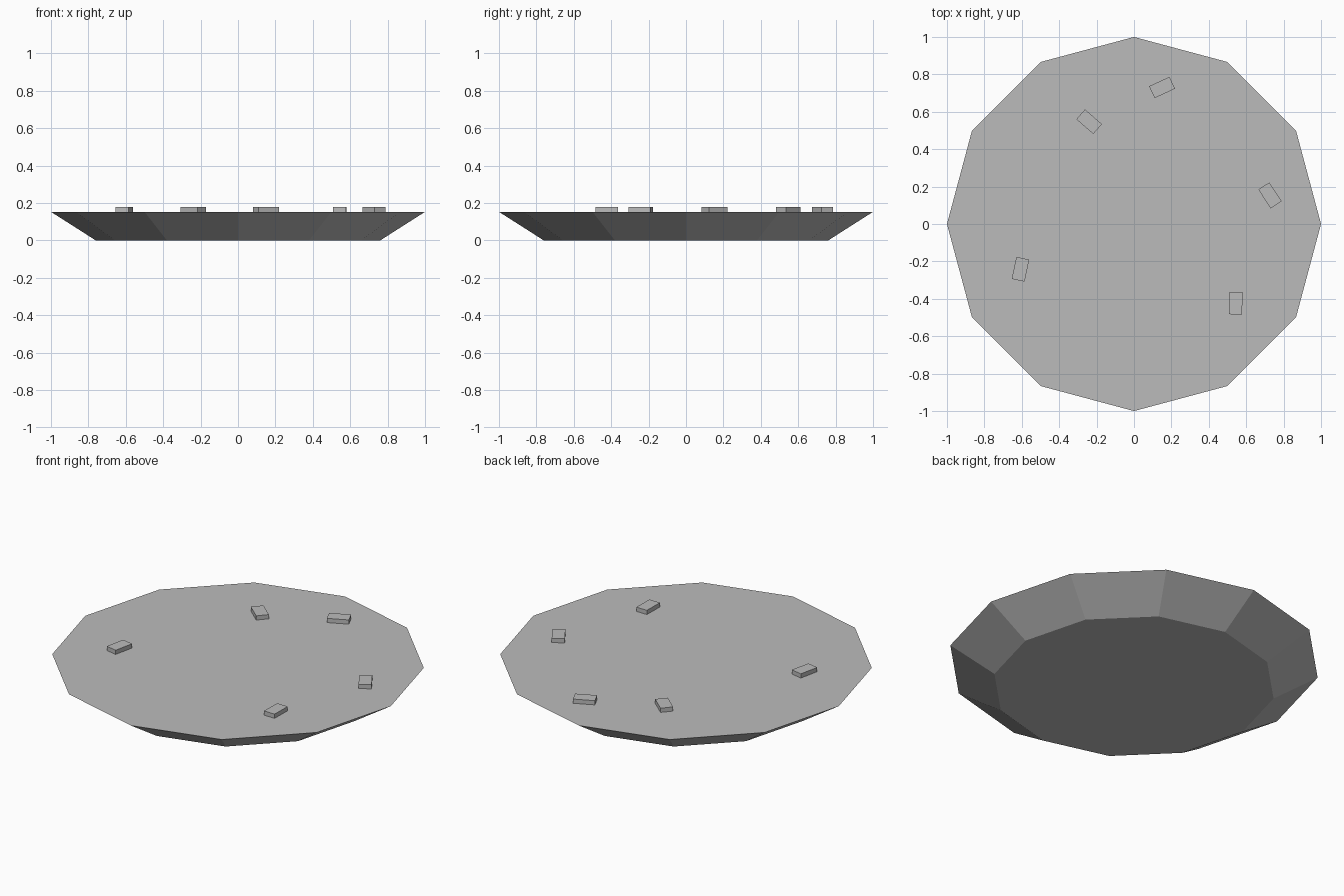
import bpy
import math

cube = bpy.data.objects.get("Cube")
if cube:
    bpy.data.objects.remove(cube, do_unlink=True)

HEIGHT = 0.153
TOP = 0.178

# Single stone colour
stone = bpy.data.materials.new("stone_grey")
stone.use_nodes = True
grey = (0.5, 0.5, 0.5, 1)
stone.diffuse_color = grey
stone.node_tree.nodes["Principled BSDF"].inputs["Base Color"].default_value = grey

# Twelve-sided slab, tapering towards the ground
bpy.ops.mesh.primitive_cone_add(vertices=12, radius1=0.76, radius2=1,
                                depth=HEIGHT, location=(0, 0, HEIGHT / 2))
slab = bpy.context.object
slab.name = "platform"
slab.data.materials.append(stone)


def add_block(name, x, y, degrees):
    """Small flat block resting on the platform, slightly sunk in."""
    base = HEIGHT - 0.01
    bpy.ops.mesh.primitive_cube_add(size=1, location=(x, y, (base + TOP) / 2),
                                    rotation=(0, 0, math.radians(degrees)))
    block = bpy.context.object
    block.name = name
    block.scale = (0.12, 0.07, TOP - base)
    block.data.materials.append(stone)


# Scattered paving blocks: x, y, turn
blocks = [(0.15, 0.73, 25), (-0.24, 0.547, -41), (0.727, 0.153, -57),
          (-0.607, -0.242, 78), (0.544, -0.423, 89)]
for i, (x, y, turn) in enumerate(blocks, 1):
    add_block(f"paving_block_{i}", x, y, turn)
